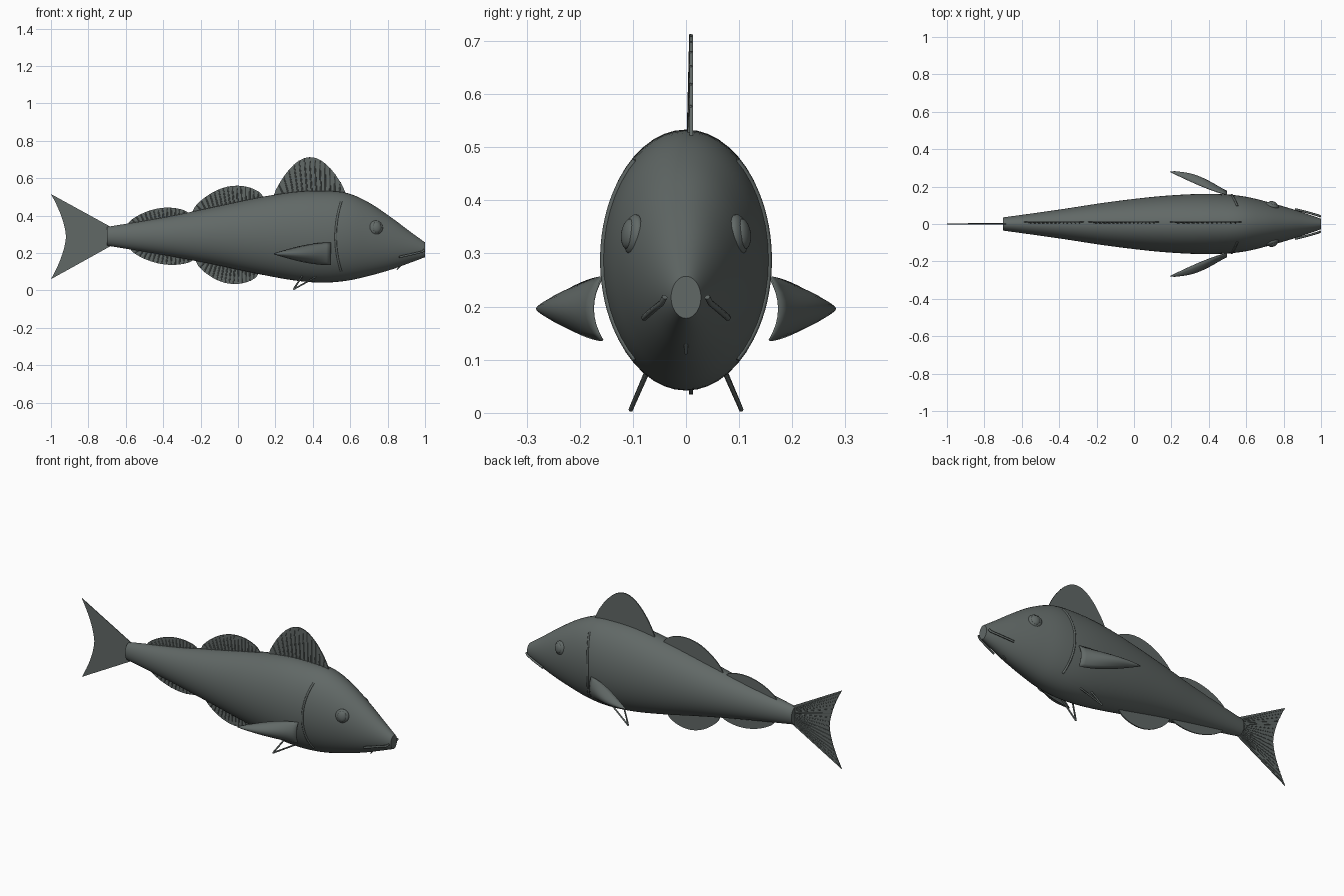
import bpy, bmesh, math
from mathutils import Vector

cube = bpy.data.objects.get("Cube")
if cube:
    bpy.data.objects.remove(cube, do_unlink=True)

skin = bpy.data.materials.new("slate grey")
skin.use_nodes = True
colour = (0.12, 0.14, 0.134, 1)
skin.diffuse_color = colour
skin.node_tree.nodes["Principled BSDF"].inputs["Base Color"].default_value = colour


def add_object(name, data):
    obj = bpy.data.objects.new(name, data)
    bpy.context.collection.objects.link(obj)
    data.materials.append(skin)
    return obj


def finish(name, bm, angle=40):
    bmesh.ops.recalc_face_normals(bm, faces=bm.faces)
    mesh = bpy.data.meshes.new(name)
    bm.to_mesh(mesh)
    bm.free()
    obj = add_object(name, mesh)
    bpy.ops.object.select_all(action="DESELECT")
    obj.select_set(True)
    bpy.context.view_layer.objects.active = obj
    bpy.ops.object.shade_smooth_by_angle(angle=math.radians(angle))
    return obj


def tubes(name, paths, radius, tip=1.0):
    """Round rods along point lists, thinning towards the last point."""
    curve = bpy.data.curves.new(name, "CURVE")
    curve.dimensions = "3D"
    curve.bevel_depth = radius
    curve.bevel_resolution = 1
    curve.use_fill_caps = True
    for path in paths:
        spline = curve.splines.new("POLY")
        spline.points.add(len(path) - 1)
        for i, (point, co) in enumerate(zip(spline.points, path)):
            point.co = (*co, 1)
            point.radius = 1 + (tip - 1) * i / (len(path) - 1)
    return add_object(name, curve)


def plate(name, outline, y0, y1):
    """Flat sheet from an (x, z) outline between two depths."""
    bm = bmesh.new()
    face = bm.faces.new([bm.verts.new((x, y0, z)) for x, z in outline])
    ext = bmesh.ops.extrude_face_region(bm, geom=[face])
    verts = [g for g in ext["geom"] if isinstance(g, bmesh.types.BMVert)]
    bmesh.ops.translate(bm, verts=verts, vec=(0, y1 - y0, 0))
    return finish(name, bm)


# Body stations: x, bottom, top, half width
STATIONS = [Vector(s) for s in (
    (-0.7, 0.24, 0.34, 0.035), (-0.4, 0.19, 0.39, 0.077), (-0.15, 0.143, 0.442, 0.115),
    (0.1, 0.09, 0.495, 0.145), (0.3, 0.054, 0.527, 0.159), (0.45, 0.042, 0.533, 0.16),
    (0.58, 0.052, 0.522, 0.149), (0.7, 0.078, 0.47, 0.122), (0.82, 0.112, 0.39, 0.088),
    (0.92, 0.148, 0.315, 0.056), (1.0, 0.178, 0.257, 0.028))]


def body_rows(steps=5):
    """Smooth interpolation through the stations."""
    pts = [2 * STATIONS[0] - STATIONS[1]] + STATIONS + [2 * STATIONS[-1] - STATIONS[-2]]
    rows = []
    for a, b, c, d in zip(pts, pts[1:], pts[2:], pts[3:]):
        for i in range(steps):
            t = i / steps
            rows.append(0.5 * (2 * b + (c - a) * t + (2 * a - 5 * b + 4 * c - d) * t ** 2
                               + (3 * b - a - 3 * c + d) * t ** 3))
    return rows + [STATIONS[-1]]


ROWS = body_rows()


def side_y(x, z):
    """Half width of the body at a given length and height."""
    for a, b in zip(ROWS, ROWS[1:]):
        if a[0] <= x <= b[0]:
            r = a.lerp(b, (x - a[0]) / (b[0] - a[0]))
            v = (z - (r[1] + r[2]) / 2) / ((r[2] - r[1]) / 2)
            return r[3] * math.sqrt(max(0, 1 - v * v))
    return 0


# Body
bm = bmesh.new()
SIDES = 48
rings = []
for x, low, high, half in ROWS:
    angles = [math.tau * k / SIDES for k in range(SIDES)]
    rings.append([bm.verts.new((x, half * math.cos(a),
                                (low + high) / 2 + (high - low) / 2 * math.sin(a))) for a in angles])
for p, q in zip(rings, rings[1:]):
    for k in range(SIDES):
        n = (k + 1) % SIDES
        bm.faces.new((p[k], p[n], q[n], q[k]))
bm.faces.new(rings[0])
bm.faces.new(rings[-1])
finish("body", bm)


# Back and belly fins with rays on one face
def rounded_fin(name, x0, z0, x1, z1, height, power, rays):
    sink = -math.copysign(0.03, height)

    def base(u):
        return x0 + (x1 - x0) * u, z0 + (z1 - z0) * u

    def edge(u):
        x, z = base(u)
        return x, z + height * math.sin(math.pi * u) ** power

    outline = [edge(i / 32) for i in range(1, 32)]
    outline = [base(0)] + outline + [base(1), (x1 - 0.03, z1 + sink), (x0 + 0.03, z0 + sink)]
    plate(name, outline, 0.007, 0.013)
    paths = []
    for i in range(1, rays + 1):
        u = i / (rays + 1)
        bx, bz = base(0.1 + 0.87 * u)
        ex, ez = edge(u)
        paths.append([(bx, 0.005, bz + sink / 2), (ex, 0.009, ez)])
    tubes(name + "_rays", paths, 0.0045, 0.7)


rounded_fin("front_back_fin", 0.19, 0.505, 0.575, 0.52, 0.2, 0.8, 13)
rounded_fin("middle_back_fin", -0.245, 0.42, 0.135, 0.5, 0.095, 0.65, 15)
rounded_fin("rear_back_fin", -0.59, 0.355, -0.265, 0.412, 0.055, 0.65, 13)
rounded_fin("front_belly_fin", -0.225, 0.155, 0.11, 0.09, -0.084, 0.65, 14)
rounded_fin("rear_belly_fin", -0.575, 0.22, -0.24, 0.165, -0.051, 0.65, 13)

# Forked tail
MID = 0.288


def tail_edge(v):
    """Trailing edge, v from -1 (lower tip) to 1 (upper tip)."""
    return -0.92 - 0.08 * abs(v) ** 1.6, MID + 0.2275 * v


trail = [tail_edge(1 - i / 12) for i in range(25)]
plate("tail_fin", [(-0.68, 0.34)] + trail + [(-0.68, 0.238)], -0.002, 0.002)
tail_paths = []
for i in range(17):
    v = -0.94 + 1.88 * i / 16
    ex, ez = tail_edge(v)
    tail_paths.append([(-0.69, 0.002, MID + 0.045 * v), (ex, 0.002, ez)])
tubes("tail_rays", tail_paths, 0.0025, 0.7)


# Paired parts
def ball(name, centre, radii, turn):
    bm = bmesh.new()
    bmesh.ops.create_uvsphere(bm, u_segments=24, v_segments=12, radius=1)
    bmesh.ops.scale(bm, verts=bm.verts, vec=radii)
    obj = finish(name, bm, 60)
    obj.location = centre
    obj.rotation_euler = turn


def side_fin(name, s):
    """Cupped fin swept back from behind the gill."""
    bm = bmesh.new()
    rows = []
    for i in range(13):
        t = i / 12
        x = 0.497 - 0.305 * t
        y = 0.157 + 0.122 * t ** 1.25
        top = 0.255 - 0.052 * t ** 1.7
        low = 0.137 + 0.052 * t ** 1.7
        close = (1 - t ** 4) ** 0.5
        mid, half = (top + low) / 2, (top - low) / 2 * close
        bulge = (0.018 + 0.03 * math.sin(math.pi * t)) * close
        rows.append([bm.verts.new((x, s * (y + bulge * (1 - w * w)), mid + (half + 0.001) * w))
                     for w in (k / 4 - 1 for k in range(9))])
    for p, q in zip(rows, rows[1:]):
        for k in range(8):
            bm.faces.new((p[k], p[k + 1], q[k + 1], q[k]))
    obj = finish(name, bm)
    mod = obj.modifiers.new("thickness", "SOLIDIFY")
    mod.thickness = 0.004
    mod.offset = 0


for side, s in (("left", 1), ("right", -1)):
    side = "far_" if s > 0 else "near_"
    turn = (s * math.radians(8), 0, s * math.radians(-16))
    ball(side + "eye", (0.738, s * 0.099, 0.336), (0.038, 0.017, 0.038), turn)
    ball(side + "pupil", (0.742, s * 0.107, 0.337), (0.025, 0.014, 0.029), turn)
    side_fin(side + "side_fin", s)

    gill = []
    for i in range(25):
        w = i / 12 - 1
        x, z = 0.522 + 0.03 * w * w, 0.288 + 0.187 * w
        gill.append((x, s * side_y(x, z), z))
    tubes(side + "gill_line", [gill], 0.006)

    tubes(side + "mouth", [[(0.862, s * 0.079, 0.179), (0.93, s * 0.062, 0.194),
                            (0.985, s * 0.046, 0.207), (0.996, s * 0.04, 0.218)]], 0.006)
    tip = (0.297, s * 0.104, 0.006)
    tubes(side + "pelvic_fin", [[(0.345, s * 0.073, 0.08), tip],
                                [(0.42, s * 0.073, 0.075), tip]], 0.0045)

# Chin whisker
tubes("chin_whisker", [[(0.875, 0, 0.14), (0.85, 0, 0.112)]], 0.005, 0.6)
